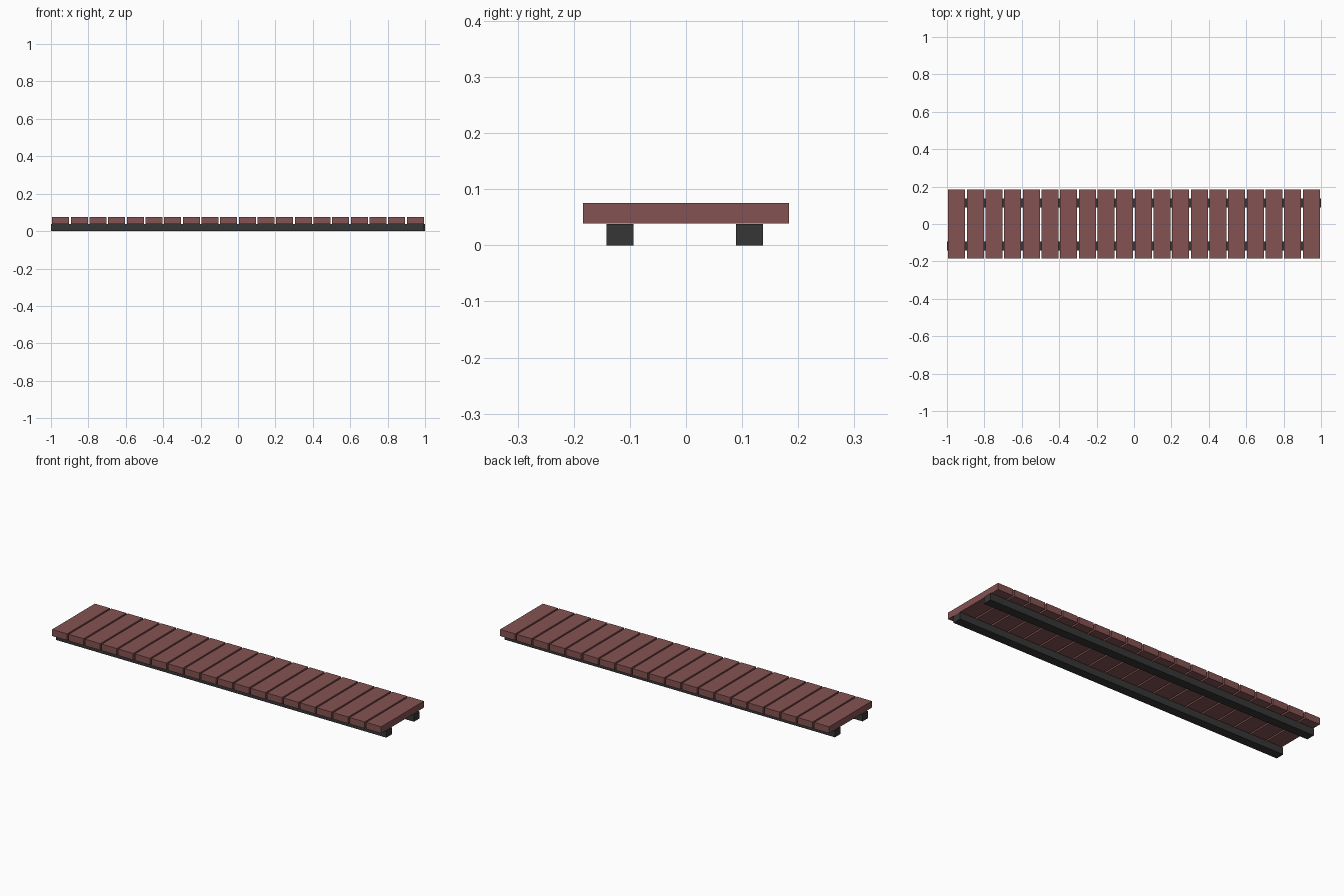
import bpy

if "Cube" in bpy.data.objects:
    bpy.data.objects.remove(bpy.data.objects["Cube"])

def material(name, rgb):
    m = bpy.data.materials.new(name)
    m.diffuse_color = (*rgb, 1.0)
    m.use_nodes = True
    m.node_tree.nodes["Principled BSDF"].inputs["Base Color"].default_value = m.diffuse_color
    return m

plank_mat = material("reddish brown wood", (0.235, 0.084, 0.084))
beam_mat = material("dark charcoal", (0.037, 0.037, 0.037))

def box(name, lo, hi, mat):
    centre = [(a + b) / 2 for a, b in zip(lo, hi)]
    bpy.ops.mesh.primitive_cube_add(size=1, location=centre)
    ob = bpy.context.object
    ob.name = name
    ob.scale = [b - a for a, b in zip(lo, hi)]
    bpy.ops.object.transform_apply(location=False, rotation=False, scale=True)
    ob.data.materials.append(mat)
    return ob

# Two long support beams, staggered very slightly end to end
box("front_beam", (-1.0, -0.142, 0.0), (0.995, -0.094, 0.038), beam_mat)
box("back_beam", (-0.995, 0.089, 0.0), (1.0, 0.137, 0.038), beam_mat)

# Row of cross planks with narrow gaps
COUNT, PITCH, WIDTH = 20, 0.0998, 0.0905
for i in range(COUNT):
    x = (i - (COUNT - 1) / 2) * PITCH
    box(f"plank_{i + 1:02d}", (x - WIDTH / 2, -0.184, 0.039),
        (x + WIDTH / 2, 0.184, 0.075), plank_mat)
